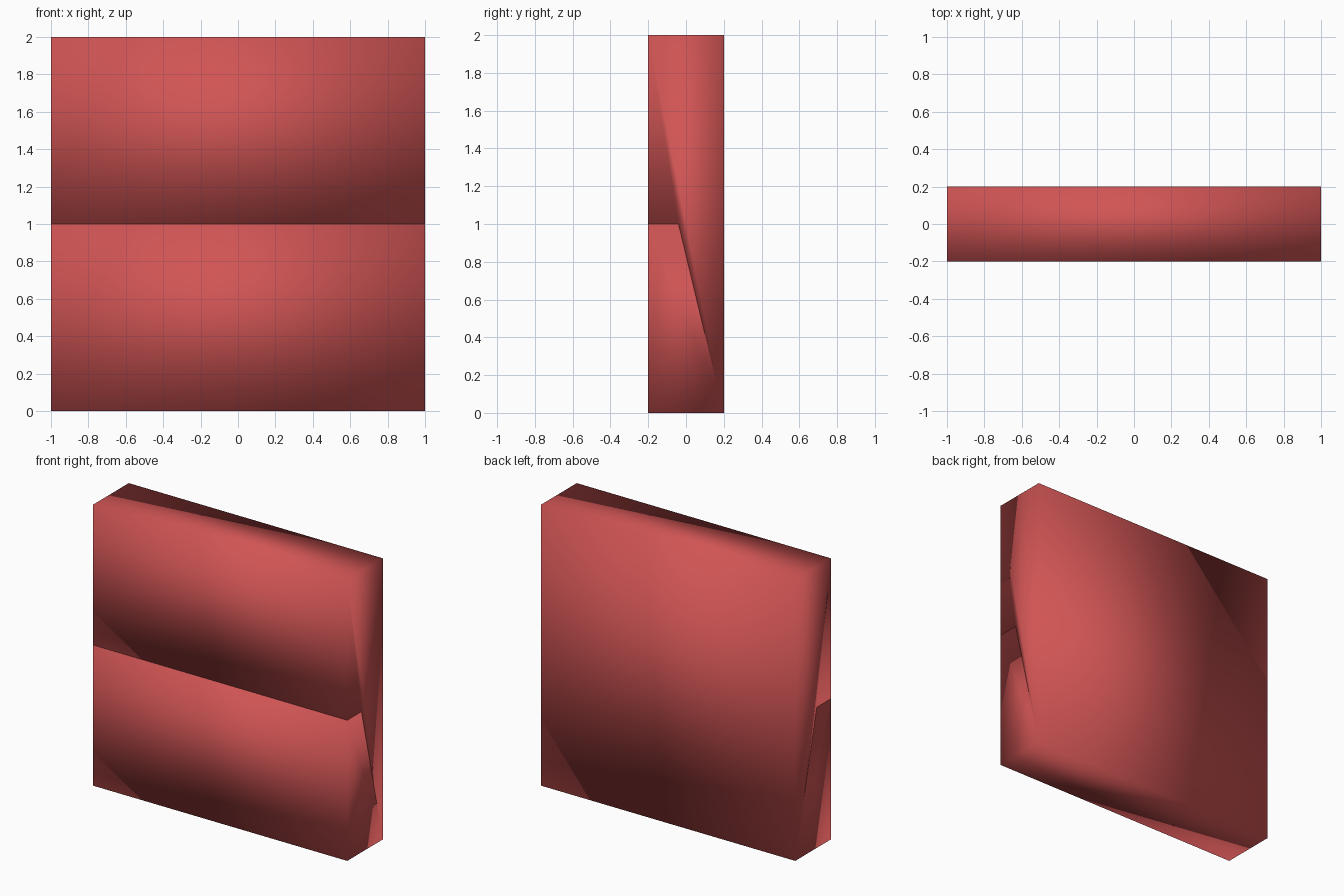
import bpy, bmesh

if "Cube" in bpy.data.objects:
    bpy.data.objects.remove(bpy.data.objects["Cube"])

# side profile (y, z): thick slab with a hairline slit in the front face at mid height
GAP = 0.0005
profile = [(-0.2, 0), (0.2, 0), (0.2, 2), (-0.2, 2),
           (-0.2, 1 + GAP), (-0.04, 1 + GAP), (-0.04, 1 - GAP), (-0.2, 1 - GAP)]

# extrude the profile across the full width
bm = bmesh.new()
face = bm.faces.new([bm.verts.new((-1, y, z)) for y, z in profile])
ext = bmesh.ops.extrude_face_region(bm, geom=[face], use_keep_orig=True)
moved = [g for g in ext["geom"] if isinstance(g, bmesh.types.BMVert)]
bmesh.ops.translate(bm, verts=moved, vec=(2, 0, 0))
bmesh.ops.recalc_face_normals(bm, faces=bm.faces[:])
for f in bm.faces:
    f.smooth = True

mesh = bpy.data.meshes.new("slit_panel")
bm.to_mesh(mesh)
bm.free()
panel = bpy.data.objects.new("slit_panel", mesh)
bpy.context.collection.objects.link(panel)

# red finish
mat = bpy.data.materials.new("red")
mat.diffuse_color = (0.64, 0.09, 0.09, 1)
mat.use_nodes = True
mat.node_tree.nodes["Principled BSDF"].inputs["Base Color"].default_value = mat.diffuse_color
mesh.materials.append(mat)
